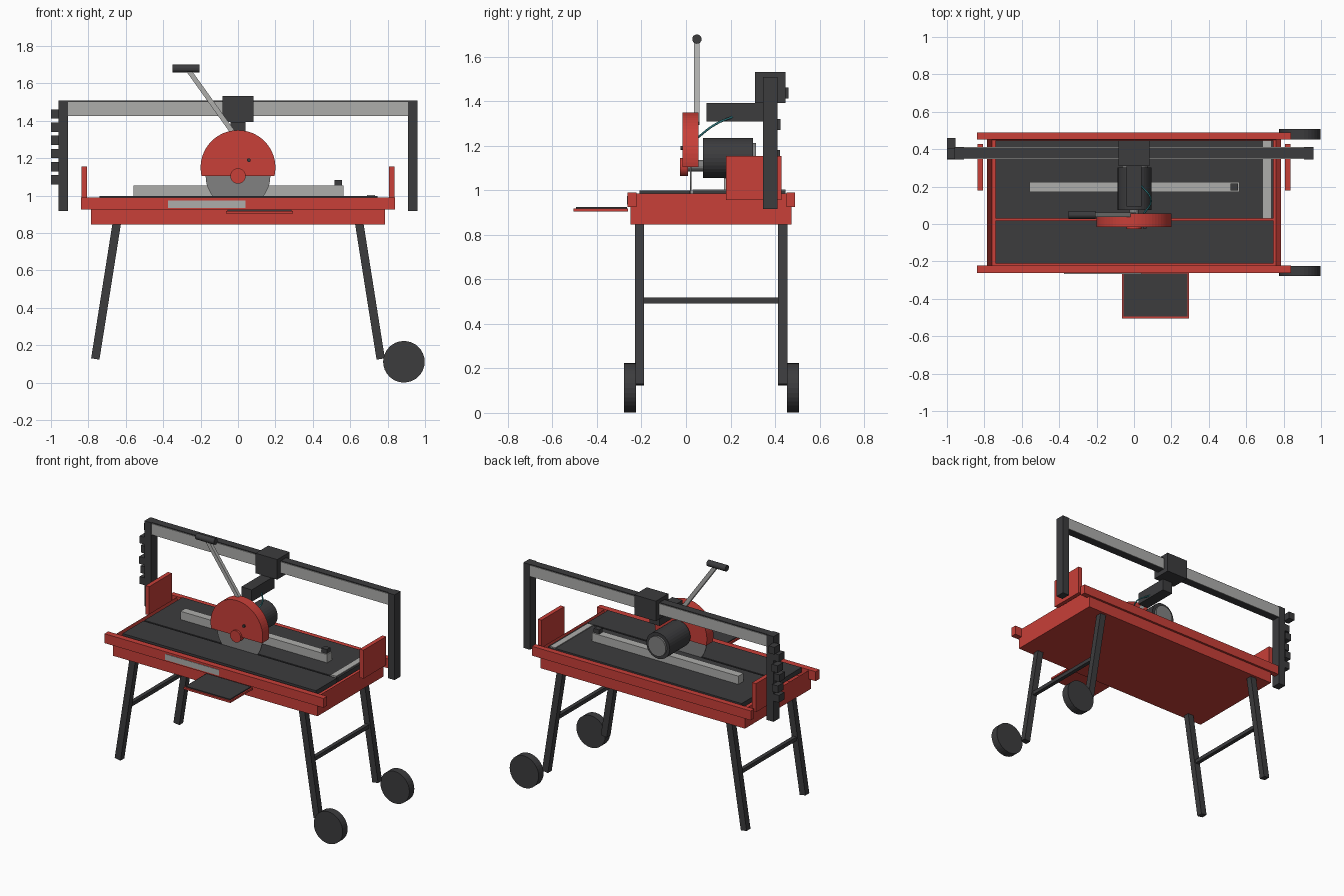
import bpy, bmesh, math
from mathutils import Vector

if "Cube" in bpy.data.objects:
    bpy.data.objects.remove(bpy.data.objects["Cube"])


def mat(name, col):
    m = bpy.data.materials.new(name)
    m.diffuse_color = (*col, 1)
    m.use_nodes = True
    m.node_tree.nodes["Principled BSDF"].inputs["Base Color"].default_value = m.diffuse_color
    return m


RED = mat("red_paint", (0.58, 0.05, 0.04))
DARK = mat("dark_metal", (0.045, 0.045, 0.048))
LIGHT = mat("light_metal", (0.42, 0.42, 0.41))
STEEL = mat("steel", (0.22, 0.22, 0.22))
TEAL = mat("hose_teal", (0.03, 0.2, 0.22))


def finish(name, bm, m):
    bmesh.ops.recalc_face_normals(bm, faces=bm.faces)
    me = bpy.data.meshes.new(name)
    bm.to_mesh(me)
    bm.free()
    me.materials.append(m)
    ob = bpy.data.objects.new(name, me)
    bpy.context.collection.objects.link(ob)
    return ob


def box(name, x, y, z, m):
    """Box from (min, max) ranges."""
    bm = bmesh.new()
    bmesh.ops.create_cube(bm, size=1)
    for v in bm.verts:
        for i, r in enumerate((x, y, z)):
            v.co[i] = r[0] if v.co[i] < 0 else r[1]
    return finish(name, bm, m)


def prism(name, pts, y, m):
    """Extrude an x-z profile from y[0] to y[1]."""
    bm = bmesh.new()
    f = bm.faces.new([bm.verts.new((px, y[0], pz)) for px, pz in pts])
    ext = bmesh.ops.extrude_face_region(bm, geom=[f])["geom"]
    bmesh.ops.translate(bm, vec=(0, y[1] - y[0], 0),
                        verts=[g for g in ext if isinstance(g, bmesh.types.BMVert)])
    return finish(name, bm, m)


def arc(cx, cz, r, a0, a1, n):
    return [(cx + r * math.cos(a0 + (a1 - a0) * i / n),
             cz + r * math.sin(a0 + (a1 - a0) * i / n)) for i in range(n + 1)]


def disc(name, cx, cz, r, y, m, n=32):
    return prism(name, arc(cx, cz, r, 0, math.tau, n)[:-1], y, m)


def bar(name, p, q, w, y, m):
    """Slanted flat bar in the x-z plane."""
    p, q = Vector(p), Vector(q)
    d = (q - p).normalized()
    s = Vector((-d.y, d.x)) * w / 2
    return prism(name, [p + s, q + s, q - s, p - s], y, m)


# Water basin: open tray with thick walls
basin = box("basin", (-.785, .785), (-.25, .475), (.847, .985), RED)
bm = bmesh.new()
bm.from_mesh(basin.data)
top = max(bm.faces, key=lambda f: f.calc_center_median().z)
bmesh.ops.inset_individual(bm, faces=[top], thickness=.035)
bmesh.ops.translate(bm, verts=top.verts, vec=(0, 0, -.12))
bm.to_mesh(basin.data)
bm.free()

# Long side rails and rating plate
box("front_rail", (-.84, .84), (-.263, -.222), (.925, .99), RED)
box("back_rail", (-.84, .84), (.452, .49), (.925, .99), RED)
box("front_plate", (-.375, .04), (-.266, -.262), (.935, .975), LIGHT)

# Table boards with the blade slot between them, ruler, fence
box("front_table", (-.74, .745), (-.21, .019), (.965, .998), DARK)
box("back_table", (-.74, .745), (.03, .447), (.965, .998), DARK)
box("ruler", (.69, .732), (.03, .447), (.99, 1.003), LIGHT)
box("fence", (-.56, .565), (.17, .225), (.998, 1.055), LIGHT)
box("fence_knob", (.515, .557), (.178, .216), (1.055, 1.085), DARK)

# Fold-out side tray
box("side_tray", (-.065, .295), (-.505, -.26), (.905, .918), RED)
box("side_tray_mat", (-.055, .285), (-.495, -.265), (.915, .925), DARK)

# Parts mirrored left and right: end plates, posts, legs, crossbars
for side, s in (("left", -1), ("right", 1)):
    box(side + "_end_plate", sorted((s * .808, s * .837)), (.18, .428), (.957, 1.155), RED)
    box(side + "_post", sorted((s * .908, s * .96)), (.346, .412), (.917, 1.508), DARK)
    for end, y in (("front", (-.23, -.188)), ("back", (.414, .457))):
        bar(f"{side}_{end}_leg", (s * .647, .86), (s * .763, .127), .045, y, DARK)
    box(side + "_crossbar", sorted((s * .69, s * .717)), (-.19, .415), (.492, .518), DARK)

# Transport wheels
for end, y in (("front", (-.278, -.224)), ("back", (.453, .507))):
    disc(end + "_wheel", .887, .112, .111, y, DARK)

# Overhead beam: dark core, light side faces
box("beam_core", (-.91, .91), (.353, .407), (1.425, 1.508), DARK)
box("beam_front_face", (-.91, .91), (.348, .353), (1.425, 1.502), LIGHT)
box("beam_back_face", (-.91, .91), (.407, .411), (1.425, 1.502), LIGHT)

# Cable chain links on the left post
for i, y in enumerate((.43, .38, .395, .375, .392, .38)):
    z = 1.437 - i * .0705
    box(f"chain_link_{i + 1}", (-1, -.955), (y - .03, y + .03), (z - .025, z + .025), DARK)

# Carriage, arm and motor
box("carriage", (-.082, .084), (.31, .447), (1.393, 1.532), DARK)
box("arm", (-.04, .04), (.093, .345), (1.31, 1.393), DARK)
disc("motor", .003, 1.145, .09, (.076, .302), DARK)
disc("motor_cap", .003, 1.145, .068, (.3, .315), STEEL)
disc("motor_shaft", 0, 1.11, .025, (0, .09), STEEL, 16)

# Blade, guard, hub
disc("blade", 0, 1.105, .173, (.017, .024), STEEL, 48)
a = math.asin(.045 / .2)
prism("blade_guard", arc(0, 1.15, .2, -a, math.pi + a, 36), (-.015, .057), RED)
disc("hub", 0, 1.105, .041, (-.028, .01), RED, 24)
disc("guard_bolt", .058, 1.19, .01, (-.024, -.01), DARK, 12)

# Handle
bar("handle_bar", (.0, 1.3), (-.268, 1.675), .026, (.037, .061), LIGHT)
grip = disc("handle_grip", 0, 0, .021, (-.072, .072), DARK, 20)
grip.rotation_euler.z = math.pi / 2
grip.location = (-.277, .049, 1.679)

# Water hose
cu = bpy.data.curves.new("water_hose", "CURVE")
cu.dimensions = "3D"
cu.bevel_depth = .005
cu.bevel_resolution = 2
sp = cu.splines.new("BEZIER")
path = [(.05, .05, 1.235), (.09, .13, 1.295), (.035, .21, 1.33)]
sp.bezier_points.add(len(path) - 1)
for b, co in zip(sp.bezier_points, path):
    b.co = co
    b.handle_left_type = b.handle_right_type = "AUTO"
cu.materials.append(TEAL)
bpy.context.collection.objects.link(bpy.data.objects.new("water_hose", cu))
